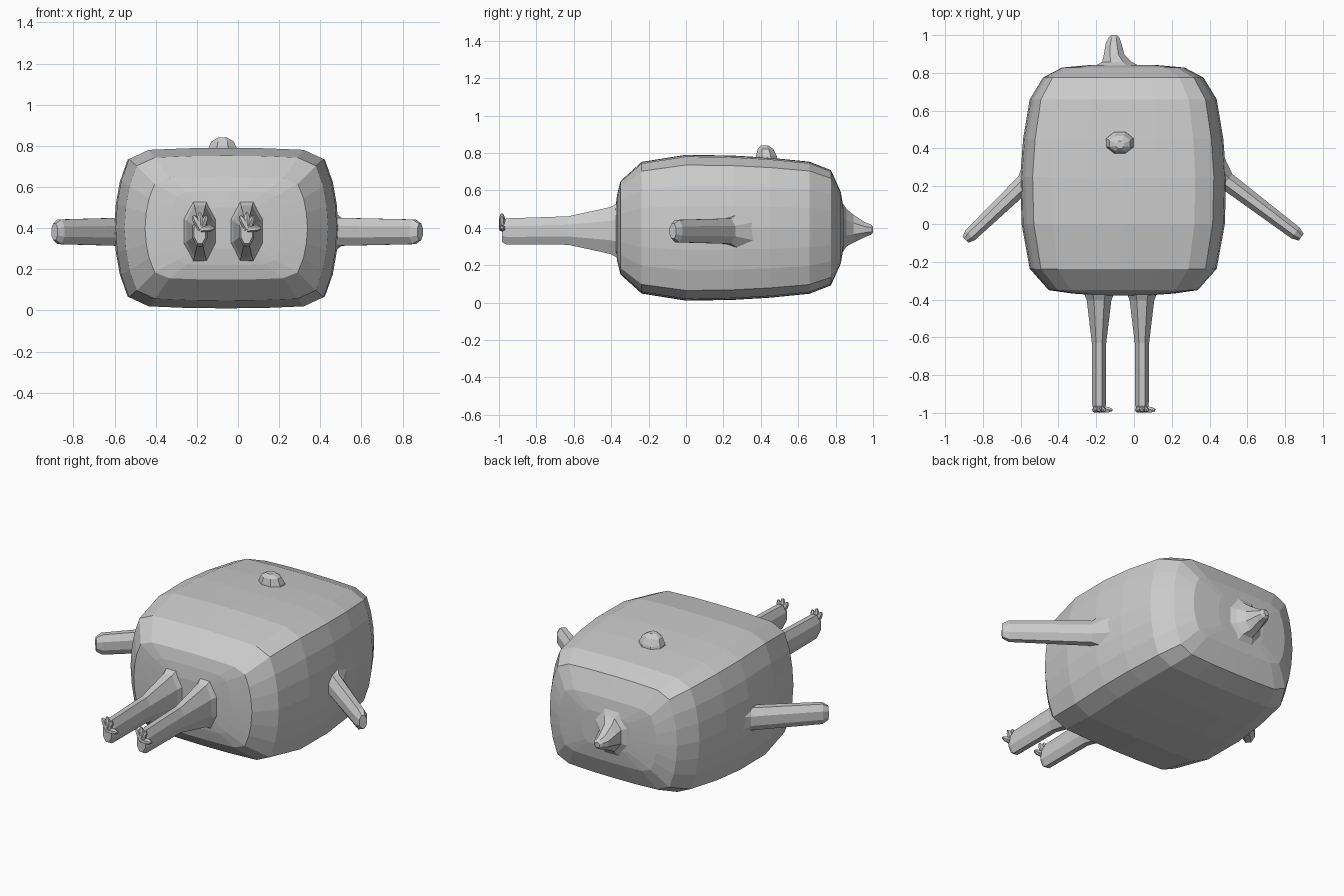
import bpy, bmesh, math
from mathutils import Vector

if "Cube" in bpy.data.objects:
    bpy.data.objects.remove(bpy.data.objects["Cube"])

CX = -0.057  # body axis


def loft(name, rings):
    """Skin a list of equal-length vertex rings and cap both ends."""
    bm = bmesh.new()
    vs = [[bm.verts.new(p) for p in ring] for ring in rings]
    n = len(vs[0])
    for a, b in zip(vs, vs[1:]):
        for i in range(n):
            j = (i + 1) % n
            bm.faces.new((a[i], a[j], b[j], b[i]))
    bm.faces.new(vs[0])
    bm.faces.new(vs[-1])
    bmesh.ops.recalc_face_normals(bm, faces=bm.faces)
    me = bpy.data.meshes.new(name)
    bm.to_mesh(me)
    bm.free()
    ob = bpy.data.objects.new(name, me)
    bpy.context.collection.objects.link(ob)
    return ob


def tube(name, axis, stations, sides=8):
    """Stations: (centre, half width, half height), rings square to axis."""
    d = Vector(axis).normalized()
    side = Vector((1, 0, 0)) if abs(d.z) > 0.9 else d.cross(Vector((0, 0, 1))).normalized()
    up = side.cross(d)
    k = 1 / math.cos(math.pi / sides)
    rings = []
    for c, w, h in stations:
        ang = [(i + 0.5) * 2 * math.pi / sides for i in range(sides)]
        rings.append([Vector(c) + side * (w * k * math.cos(a)) + up * (h * k * math.sin(a)) for a in ang])
    return loft(name, rings)


# Body: rounded-box section swept from front to back
quarter = [(1, 0), (0.985, 0.3), (0.95, 0.58), (0.88, 0.86), (0.7, 0.975), (0.35, 0.995)]
section = (quarter + [(0, 1)] + [(-x, z) for x, z in reversed(quarter)]
           + [(-x, -z) for x, z in quarter[1:]] + [(0, -1)]
           + [(x, -z) for x, z in reversed(quarter[1:])])
stations = [(-0.378, 0.13, 0.10), (-0.368, 0.27, 0.18), (-0.35, 0.395, 0.25), (-0.237, 0.495, 0.352),
            (0.0, 0.538, 0.39), (0.25, 0.545, 0.386), (0.45, 0.53, 0.374), (0.66, 0.495, 0.353),
            (0.775, 0.425, 0.308), (0.828, 0.325, 0.19), (0.843, 0.16, 0.10)]
loft("body", [[(CX + x * hw, y, 0.4 + z * hz) for x, z in section] for y, hw, hz in stations])

# Legs with flared hips, plus little toes
for tag, x in (("left", -0.185), ("right", 0.042)):
    tube(tag + "_leg", (0, -1, 0), [
        ((x, -0.34, 0.385), 0.09, 0.16), ((x, -0.405, 0.385), 0.065, 0.125),
        ((x, -0.63, 0.385), 0.038, 0.076), ((x, -0.96, 0.38), 0.036, 0.07),
        ((x, -0.985, 0.38), 0.028, 0.055)])
    toes = [(-0.032, 0.46), (0.0, 0.475), (0.03, 0.46), (0.07, 0.40)]
    for i, (dx, z) in enumerate(toes):
        base, tip = Vector((x + 0.005, -0.98, 0.395)), Vector((x + dx, -0.985, z))
        tube(f"{tag}_toe_{i + 1}", tip - base, [
            (base, 0.018, 0.015), (base.lerp(tip, 0.7), 0.014, 0.014), (tip, 0.006, 0.006)], 6)

# Arms sweeping forward and down the sides, with flared shoulders
for tag, root, hand in (("right", (0.46, 0.25, 0.382), (0.885, -0.07, 0.382)),
                        ("left", (-0.55, 0.245, 0.382), (-0.892, -0.083, 0.382))):
    r, h = Vector(root), Vector(hand)
    d = (h - r).normalized()
    tube(tag + "_arm", d, [
        (r - d * 0.06, 0.10, 0.12), (r + d * 0.04, 0.048, 0.068),
        (r.lerp(h, 0.93), 0.036, 0.06), (h, 0.022, 0.04)])

# Small head with a flared neck
tube("head", (0, 1, 0), [
    ((-0.09, 0.825, 0.40), 0.14, 0.15), ((-0.09, 0.858, 0.40), 0.078, 0.10),
    ((-0.105, 0.895, 0.395), 0.055, 0.075), ((-0.108, 0.955, 0.39), 0.042, 0.04),
    ((-0.106, 0.988, 0.39), 0.028, 0.028), ((-0.106, 1.0, 0.39), 0.015, 0.015)])

# Knob on top
tube("top_knob", (0, 0, 1), [
    ((-0.075, 0.43, 0.75), 0.076, 0.06), ((-0.075, 0.43, 0.785), 0.07, 0.055),
    ((-0.075, 0.425, 0.82), 0.055, 0.042), ((-0.075, 0.42, 0.84), 0.022, 0.02)])
